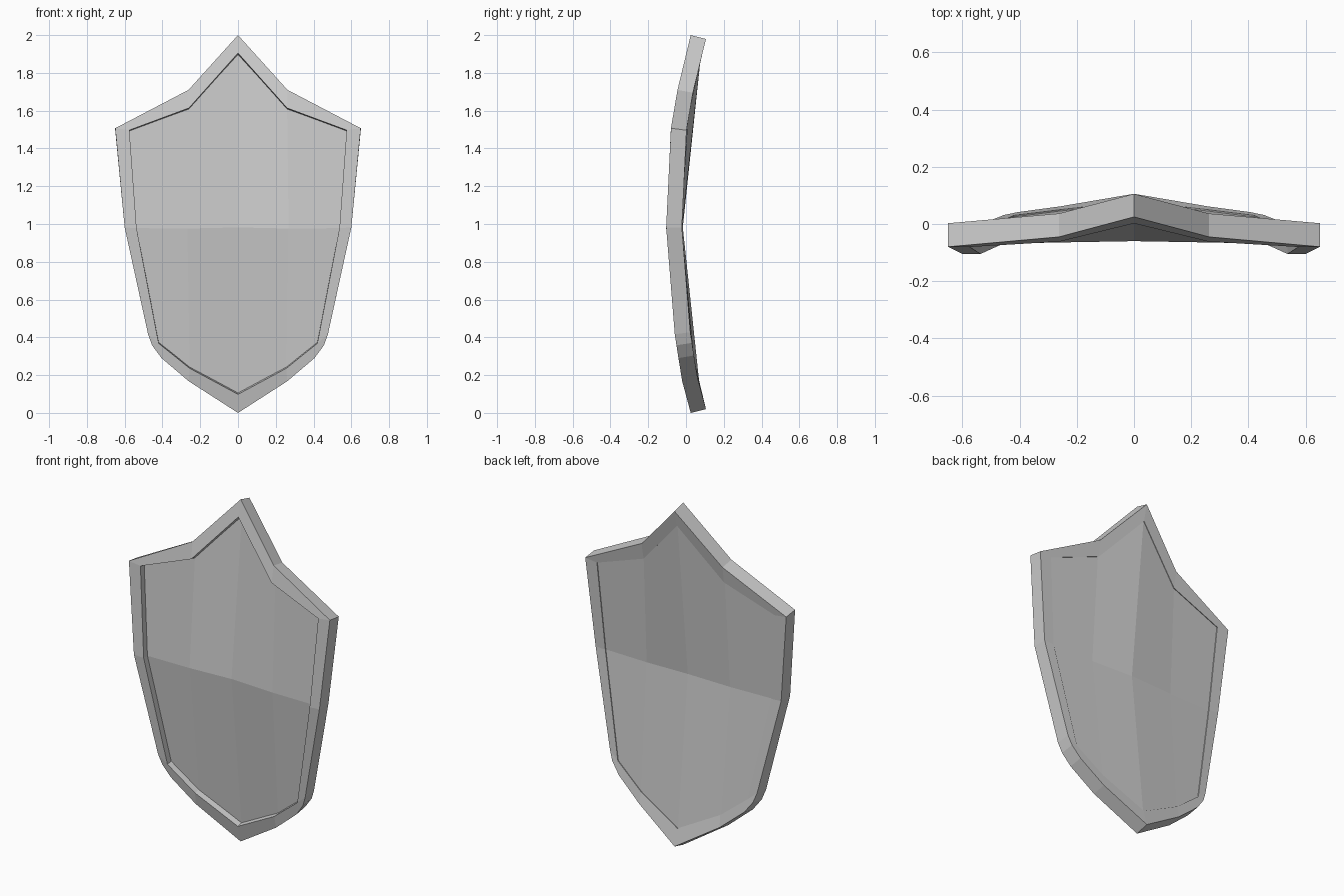
import bpy, bmesh

if "Cube" in bpy.data.objects:
    bpy.data.objects.remove(bpy.data.objects["Cube"])

# bowed side profile: (z, y of the front surface)
PROFILE = [(0.0, 0.025), (0.167, -0.02), (0.29, -0.04), (0.42, -0.06),
           (0.98, -0.105), (1.505, -0.08), (1.71, -0.045), (2.0, 0.025)]
# half outline from top point to bottom point: outer rim edge, inner rim edge
OUTER = [(0, 2.0), (0.262, 1.71), (0.65, 1.507), (0.60, 0.982), (0.476, 0.416),
         (0.455, 0.358), (0.405, 0.29), (0.26, 0.167), (0, 0.0)]
TOP = [(0, 1.905), (0.26, 1.614), (0.575, 1.497)]
MID = [(0, 0.982), (0.268, 0.976), (0.537, 0.978)]
LOW = [(0, 0.098), (0.256, 0.236), (0.42, 0.368)]
INNER = TOP + [MID[2], LOW[2], LOW[2], LOW[2], LOW[1], LOW[0]]
THICK = 0.083


def bow(z):
    for (z0, y0), (z1, y1) in zip(PROFILE, PROFILE[1:]):
        if z <= z1:
            return y0 + (y1 - y0) * (z - z0) / (z1 - z0)
    return PROFILE[-1][1]


def front(p):
    return (p[0], bow(p[1]), p[1])


def back(p):
    # pushed back square to the bowed surface
    tilt = 0.25 * (p[1] - 0.98) / 1.02
    return (p[0], bow(p[1]) + THICK * (1 - tilt * tilt / 2), p[1] - THICK * tilt)


def finish(name, bm):
    # mirror the half across x and store it as an object
    bmesh.ops.remove_doubles(bm, verts=bm.verts[:], dist=1e-5)
    bmesh.ops.mirror(bm, geom=bm.verts[:] + bm.edges[:] + bm.faces[:],
                     axis='X', merge_dist=1e-4)
    bmesh.ops.remove_doubles(bm, verts=bm.verts[:], dist=1e-5)
    bmesh.ops.recalc_face_normals(bm, faces=bm.faces[:])
    if name == "panel" and sum(f.normal.y for f in bm.faces) > 0:
        bmesh.ops.reverse_faces(bm, faces=bm.faces[:])
    mesh = bpy.data.meshes.new(name)
    bm.to_mesh(mesh)
    bm.free()
    obj = bpy.data.objects.new(name, mesh)
    bpy.context.collection.objects.link(obj)
    return obj


# raised rim: four-cornered section swept along the half outline
bm = bmesh.new()
rings = [[bm.verts.new(c) for c in (front(o), front(i), back(i), back(o))]
         for o, i in zip(OUTER, INNER)]
for a, b in zip(rings, rings[1:]):
    for k in range(4):
        n = (k + 1) % 4
        bm.faces.new((a[k], a[n], b[n], b[k]))
finish("rim", bm)

# recessed panel: three rows of points, given thickness
bm = bmesh.new()
rows = []
for row in (TOP, MID, LOW):
    rows.append([])
    for col, (x, z) in enumerate(row):
        lift = 0.035 + (0.005 * (2 - col) if row is MID else 0)
        rows[-1].append(bm.verts.new((x, bow(z) + lift, z)))
for a, b in zip(rows, rows[1:]):
    for k in range(2):
        bm.faces.new((a[k], a[k + 1], b[k + 1], b[k]))
panel = finish("panel", bm)
solid = panel.modifiers.new("thickness", 'SOLIDIFY')
solid.thickness = 0.043
solid.offset = -1
